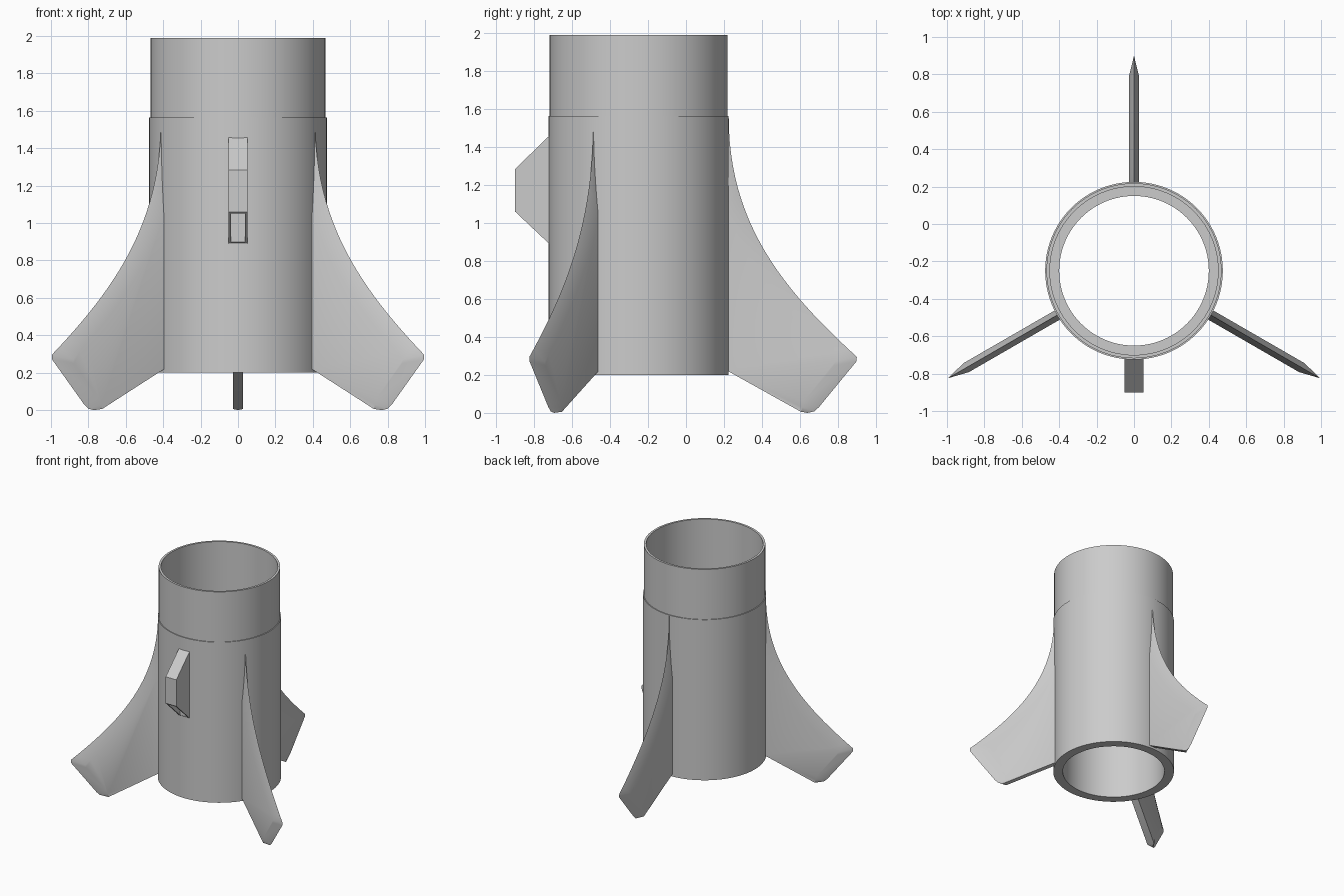
import bpy
import bmesh
import math
from mathutils import Vector, Matrix

cube = bpy.data.objects.get("Cube")
if cube:
    bpy.data.objects.remove(cube, do_unlink=True)

AXIS_Y = -0.25          # the tube sits forward of the centre
GREY = (0.6, 0.6, 0.6, 1.0)

grey = bpy.data.materials.new("plain grey")
grey.use_nodes = True
grey.diffuse_color = GREY
grey.node_tree.nodes["Principled BSDF"].inputs["Base Color"].default_value = GREY


def finish(name, bm, smooth=True):
    """Turn a bmesh into a named, coloured object."""
    bmesh.ops.remove_doubles(bm, verts=bm.verts, dist=1e-5)
    bmesh.ops.recalc_face_normals(bm, faces=bm.faces)
    mesh = bpy.data.meshes.new(name)
    bm.to_mesh(mesh)
    bm.free()
    mesh.materials.append(grey)
    obj = bpy.data.objects.new(name, mesh)
    bpy.context.collection.objects.link(obj)
    if smooth:
        bpy.ops.object.select_all(action="DESELECT")
        obj.select_set(True)
        bpy.context.view_layer.objects.active = obj
        bpy.ops.object.shade_smooth_by_angle(angle=math.radians(30))
    return obj


def bezier(p, steps):
    """Sample a cubic curve in the (radius, height) plane."""
    a, b, c, d = (Vector(q) for q in p)
    pts = []
    for i in range(steps + 1):
        t = i / steps
        s = 1 - t
        pts.append(a * s**3 + b * 3 * s * s * t + c * 3 * s * t * t + d * t**3)
    return pts


# Hollow tube with a stepped shoulder and an inner ledge
profile = [(0.475, 0.2), (0.475, 1.565), (0.468, 1.565), (0.468, 1.99),
           (0.45, 1.99), (0.45, 1.1), (0.4, 1.1), (0.4, 0.2)]
bm = bmesh.new()
ring = [bm.verts.new((r, 0, z)) for r, z in profile]
edges = [bm.edges.new((ring[i - 1], ring[i])) for i in range(len(ring))]
bmesh.ops.spin(bm, geom=ring + edges, cent=(0, 0, 0), axis=(0, 0, 1),
               angle=math.tau, steps=96)
bmesh.ops.translate(bm, verts=bm.verts, vec=(0, AXIS_Y, 0))
finish("body_tube", bm)


# Swept fins with knife-edged leading and tip edges
ROOT = 0.462
HALF = 0.028


def make_fin(name, degrees):
    ridge = bezier([(0.475, 1.56), (0.475, 1.0), (0.76, 0.65), (1.15, 0.295)], 24)
    shoulder = bezier([(0.39, 1.56), (0.39, 0.95), (0.69, 0.61), (1.035, 0.27)], 24)
    ridge += [Vector(p) for p in ((1.147, 0.27), (0.95, 0.03), (0.925, 0.008), (0.89, 0))]
    shoulder += [Vector(p) for p in ((1.03, 0.25), (0.87, 0.06), (0.86, 0.03), (0.855, 0.006))]
    bm = bmesh.new()
    mid, left, right = [], [], []
    for e, s in zip(ridge, shoulder):
        half = HALF
        if s.x < ROOT:          # stop the bevel inside the tube wall
            f = (e.x - ROOT) / (e.x - s.x)
            s = e.lerp(s, f)
            half *= f
        mid.append(bm.verts.new((e.x, 0, e.y)))
        left.append(bm.verts.new((s.x, half, s.y)))
        right.append(bm.verts.new((s.x, -half, s.y)))
    root = [bm.verts.new((ROOT, y, 0.225)) for y in (HALF, -HALF)]
    for side, foot in ((left, root[0]), (right, root[1])):
        for i in range(len(mid) - 1):
            bm.faces.new((mid[i], mid[i + 1], side[i + 1], side[i]))
        bm.faces.new(side + [foot])
    bm.faces.new((mid[-1], left[-1], right[-1]))
    bm.faces.new((left[-1], root[0], root[1], right[-1]))
    bm.faces.new((mid[0], left[0], root[0], root[1], right[0]))
    turn = Matrix.Rotation(math.radians(degrees), 4, "Z")
    bm.transform(Matrix.Translation((0, AXIS_Y, 0)) @ turn)
    finish(name, bm)


for name, degrees in (("back_fin", 90), ("right_fin", 210), ("left_fin", -30)):
    make_fin(name, degrees)


# Small hollow fairing on the front, open along its lower slope
outline = [(-0.72, 1.46), (-0.9, 1.285), (-0.9, 1.06), (-0.72, 0.89)]
bm = bmesh.new()
sides = [[bm.verts.new((x, y, z)) for y, z in outline] for x in (-0.05, 0.05)]
for side in sides:
    bm.faces.new(side)
for i in range(4):
    j = (i + 1) % 4
    face = bm.faces.new((sides[0][i], sides[0][j], sides[1][j], sides[1][i]))
    if i == 2:
        slope = face
bmesh.ops.recalc_face_normals(bm, faces=bm.faces)
bmesh.ops.inset_region(bm, faces=[slope], thickness=0.018)
cavity = bmesh.ops.extrude_face_region(bm, geom=[slope])["geom"]
bmesh.ops.delete(bm, geom=[slope], context="FACES_ONLY") if slope.is_valid else None
bmesh.ops.translate(bm, vec=(0, 0, 0.2),
                    verts=[g for g in cavity if isinstance(g, bmesh.types.BMVert)])
finish("front_fairing", bm, smooth=False)
